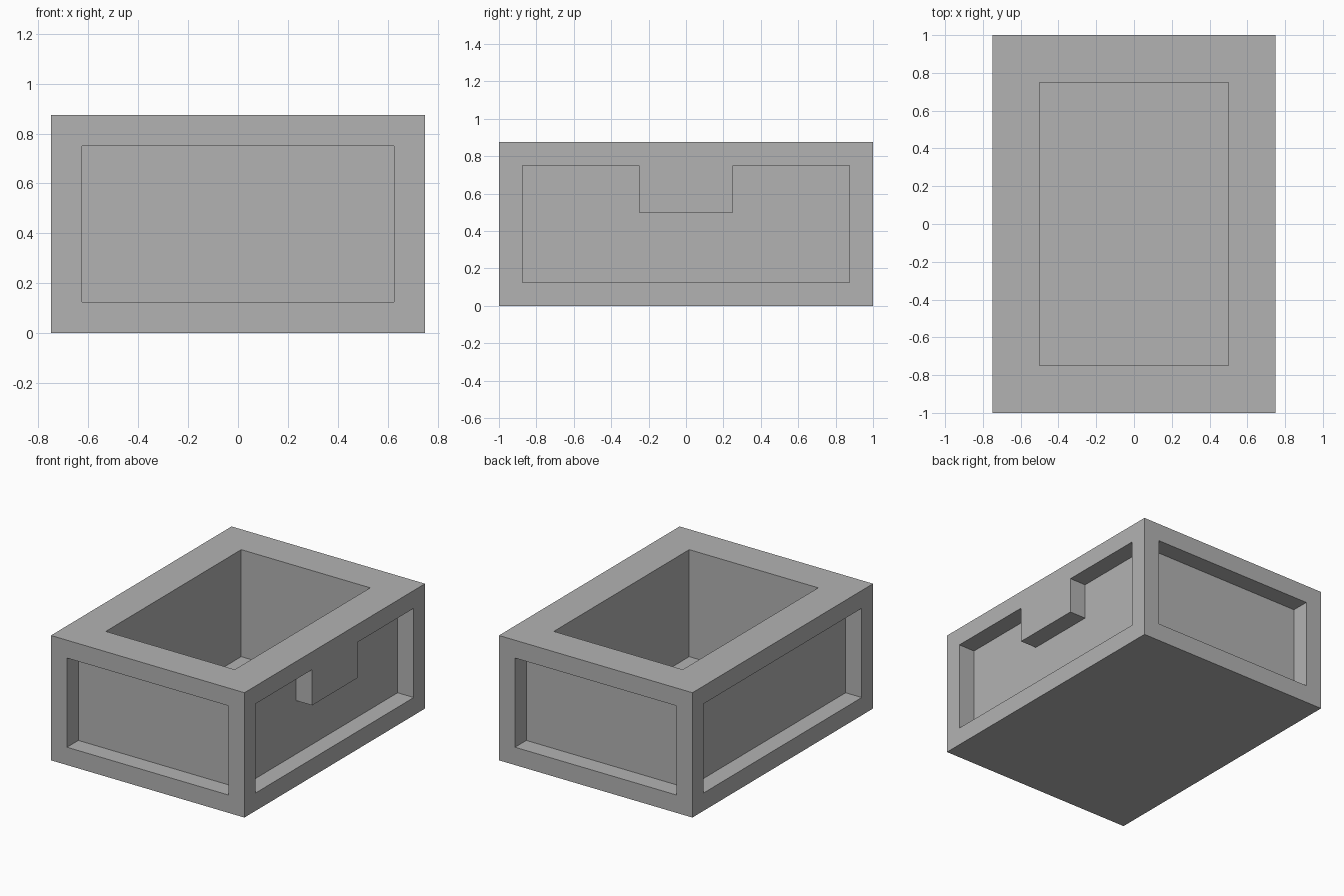
import bpy
import bmesh
from mathutils import Vector

default = bpy.data.objects.get("Cube")
if default:
    bpy.data.objects.remove(default, do_unlink=True)

WIDTH, LENGTH, HEIGHT = 1.5, 2.0, 0.875
WALL = 0.25      # thickness of the rim around the cavity
MARGIN = 0.125   # frame width, recess depth and floor thickness
SPARE = 0.1      # how far cutters reach past the surface

grey = bpy.data.materials.new("plain grey")
grey.use_nodes = True
colour = (0.45, 0.45, 0.45, 1)
grey.diffuse_color = colour
grey.node_tree.nodes["Principled BSDF"].inputs["Base Color"].default_value = colour


def prism(name, outline, sweep):
    """Solid made by sweeping a flat outline along a vector."""
    bm = bmesh.new()
    face = bm.faces.new([bm.verts.new(p) for p in outline])
    swept = bmesh.ops.extrude_face_region(bm, geom=[face], use_keep_orig=True)
    verts = [g for g in swept["geom"] if isinstance(g, bmesh.types.BMVert)]
    bmesh.ops.translate(bm, verts=verts, vec=Vector(sweep))
    bmesh.ops.recalc_face_normals(bm, faces=bm.faces)
    mesh = bpy.data.meshes.new(name)
    bm.to_mesh(mesh)
    bm.free()
    mesh.materials.append(grey)
    obj = bpy.data.objects.new(name, mesh)
    bpy.context.collection.objects.link(obj)
    return obj


def rectangle(a, b):
    return [(-a, -b), (a, -b), (a, b), (-a, b)]


def carve(target, cutter):
    """Subtract the cutter for good and remove it."""
    mod = target.modifiers.new("cut", "BOOLEAN")
    mod.operation, mod.solver, mod.object = "DIFFERENCE", "EXACT", cutter
    bpy.context.view_layer.objects.active = target
    bpy.ops.object.modifier_apply(modifier=mod.name)
    bpy.data.objects.remove(cutter, do_unlink=True)


# Solid block
hx, hy = WIDTH / 2, LENGTH / 2
box = prism("open_box", [(x, y, 0) for x, y in rectangle(hx, hy)], (0, 0, HEIGHT))

# Open cavity with a thin floor
opening = rectangle(hx - WALL, hy - WALL)
carve(box, prism("cavity_cutter", [(x, y, MARGIN) for x, y in opening], (0, 0, HEIGHT)))

# Recessed panels on the front and back
low, high = MARGIN, HEIGHT - MARGIN
reach = MARGIN + SPARE
for side in (-1, 1):
    px = hx - MARGIN
    outline = [(x, side * (hy - MARGIN), z)
               for x, z in ((-px, low), (px, low), (px, high), (-px, high))]
    carve(box, prism("end_cutter", outline, (0, side * reach, 0)))

# Recessed panels on the long sides; the left one keeps a hanging tab
py, tab, tab_low = hy - MARGIN, 0.25, 0.5
plain = [(-py, high), (-py, low), (py, low), (py, high)]
tabbed = plain + [(tab, high), (tab, tab_low), (-tab, tab_low), (-tab, high)]
for side, profile in ((-1, plain), (1, tabbed)):
    outline = [(side * (hx - MARGIN), y, z) for y, z in profile]
    carve(box, prism("side_cutter", outline, (side * reach, 0, 0)))
